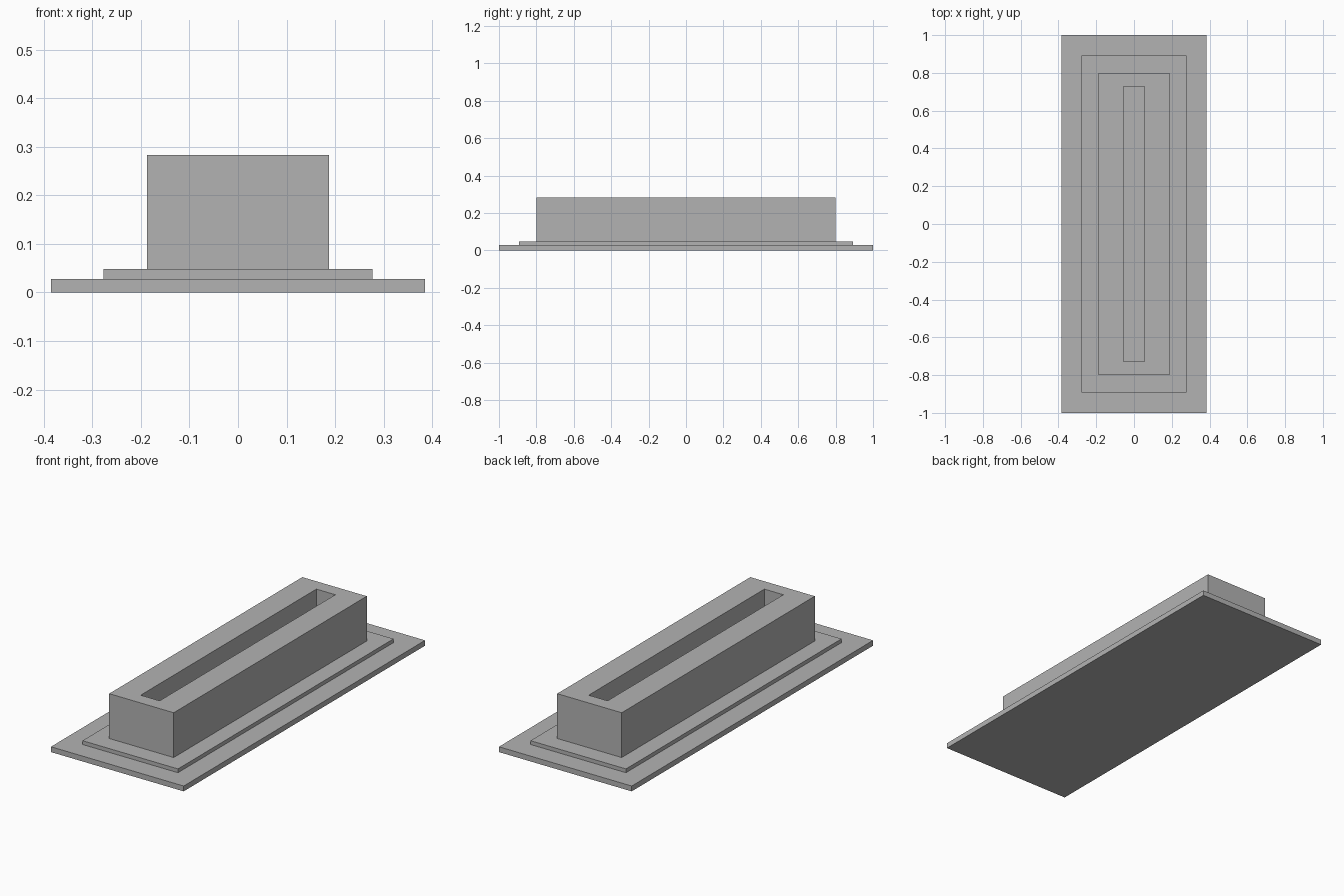
import bpy
import bmesh

cube = bpy.data.objects.get("Cube")
if cube:
    bpy.data.objects.remove(cube, do_unlink=True)

grey = bpy.data.materials.new("plain grey")
grey.use_nodes = True
colour = (0.45, 0.45, 0.45, 1)
grey.diffuse_color = colour
grey.node_tree.nodes["Principled BSDF"].inputs["Base Color"].default_value = colour


def loft(name, rings, hollow=False):
    """Join rectangles (half width, half length, height); hollow wraps last to first."""
    bm = bmesh.new()
    loops = [[bm.verts.new((sx * w, sy * l, z))
              for sx, sy in ((-1, -1), (1, -1), (1, 1), (-1, 1))]
             for w, l, z in rings]
    pairs = list(zip(loops, loops[1:]))
    if hollow:
        pairs.append((loops[-1], loops[0]))
    else:
        bm.faces.new(loops[0][::-1])
        bm.faces.new(loops[-1])
    for a, b in pairs:
        for i in range(4):
            j = (i + 1) % 4
            bm.faces.new((a[i], a[j], b[j], b[i]))
    bmesh.ops.recalc_face_normals(bm, faces=bm.faces)
    mesh = bpy.data.meshes.new(name)
    bm.to_mesh(mesh)
    bm.free()
    mesh.materials.append(grey)
    obj = bpy.data.objects.new(name, mesh)
    bpy.context.collection.objects.link(obj)
    return obj


BASE_TOP, STEP_TOP, BODY_TOP = 0.028, 0.048, 0.283

# Two stacked plates
loft("base_plate", [(0.385, 1.0, 0), (0.385, 1.0, BASE_TOP)])
loft("raised_step", [(0.277, 0.893, BASE_TOP), (0.277, 0.893, STEP_TOP)])

# Tall block with a long slot; the step forms the slot's floor
loft("slotted_block", [(0.187, 0.8, STEP_TOP), (0.187, 0.8, BODY_TOP),
                       (0.055, 0.728, BODY_TOP), (0.055, 0.728, STEP_TOP)],
     hollow=True)
